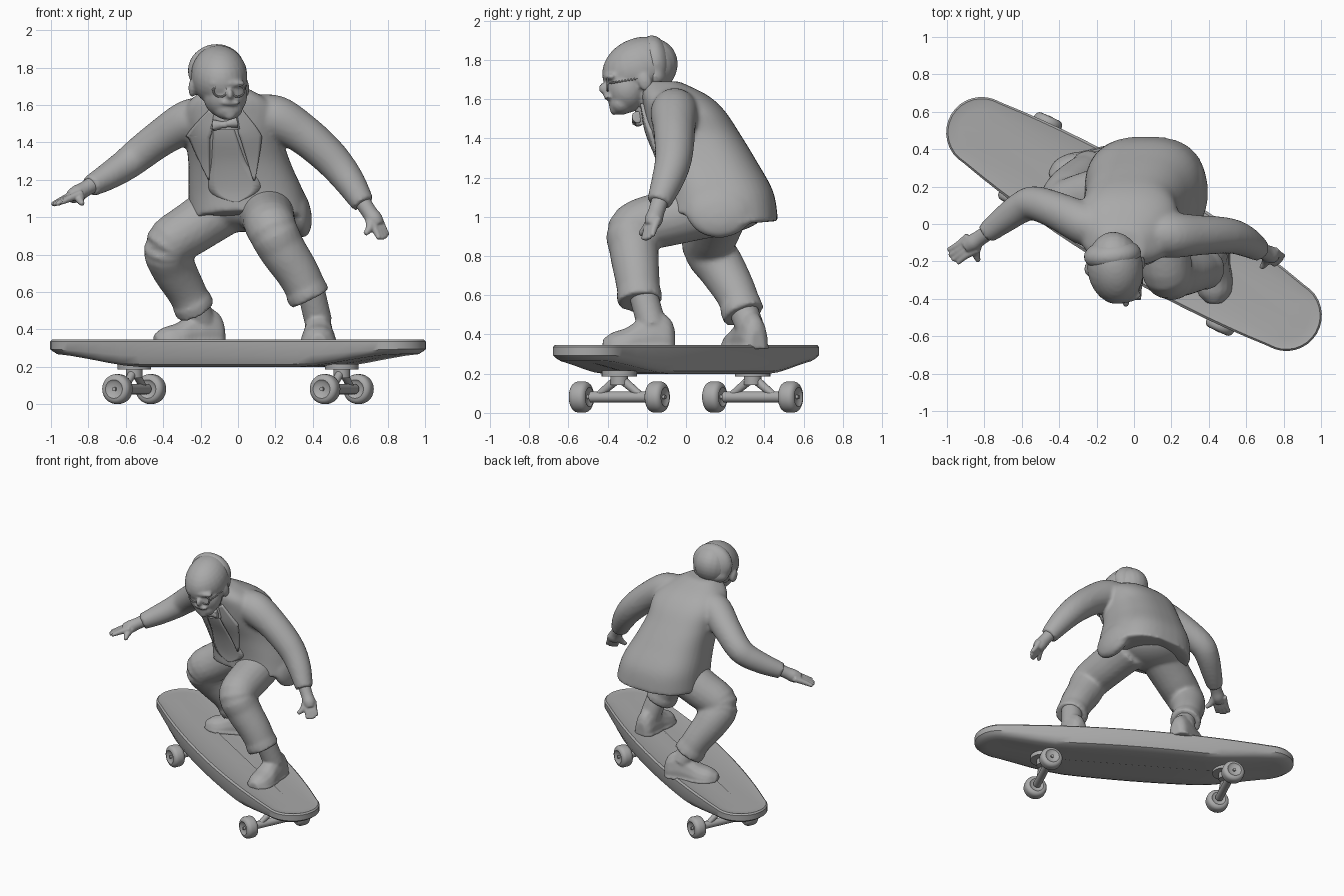
import bpy, bmesh, math
from mathutils import Vector, Matrix, Euler

cube = bpy.data.objects.get("Cube")
if cube:
    bpy.data.objects.remove(cube)

grey = bpy.data.materials.new("plain grey")
grey.use_nodes = True
grey.diffuse_color = (0.4, 0.4, 0.4, 1)
grey.node_tree.nodes["Principled BSDF"].inputs["Base Color"].default_value = (0.4, 0.4, 0.4, 1)


def finish(name, bm, voxel=0, soften=5):
    """Turn a bmesh into a smooth object; voxel > 0 fuses its pieces."""
    bmesh.ops.recalc_face_normals(bm, faces=bm.faces)
    mesh = bpy.data.meshes.new(name)
    bm.to_mesh(mesh)
    bm.free()
    mesh.materials.append(grey)
    ob = bpy.data.objects.new(name, mesh)
    bpy.context.collection.objects.link(ob)
    bpy.ops.object.select_all(action='DESELECT')
    ob.select_set(True)
    bpy.context.view_layer.objects.active = ob
    if voxel:
        mod = ob.modifiers.new("fuse", 'REMESH')
        mod.mode, mod.voxel_size, mod.use_smooth_shade = 'VOXEL', voxel, True
        mod = ob.modifiers.new("soften", 'SMOOTH')
        mod.factor, mod.iterations = 0.5, soften
    else:
        bpy.ops.object.shade_smooth_by_angle(angle=math.radians(40))
    return ob


def spline(rows, steps=5):
    """Catmull-Rom interpolation through rows of numbers."""
    out = []
    for i in range(len(rows) - 1):
        a, b, c, d = [Vector(rows[min(max(k, 0), len(rows) - 1)]) for k in range(i - 1, i + 3)]
        for s in range(steps):
            t = s / steps
            out.append(0.5 * (2 * b + (c - a) * t + (2 * a - 5 * b + 4 * c - d) * t * t
                              + (3 * b - a - 3 * c + d) * t ** 3))
    return out + [Vector(rows[-1])]


def skin_rings(bm, rings):
    loops = [[bm.verts.new(p) for p in ring] for ring in rings]
    n = len(loops[0])
    for a, b in zip(loops, loops[1:]):
        for i in range(n):
            bm.faces.new((a[i], a[(i + 1) % n], b[(i + 1) % n], b[i]))
    bm.faces.new(loops[0])
    bm.faces.new(loops[-1])


def tube(bm, rows, sides=20):
    """Round limb through rows of x, y, z, radius."""
    pts = spline(rows)
    rings = []
    for i, p in enumerate(pts):
        t = (pts[min(i + 1, len(pts) - 1)].xyz - pts[max(i - 1, 0)].xyz).normalized()
        q = t.to_track_quat('Z', 'Y')
        angles = [math.tau * k / sides for k in range(sides)]
        rings.append([p.xyz + q @ Vector((math.cos(a), math.sin(a), 0)) * p[3] for a in angles])
    skin_rings(bm, rings)


def torso(bm, rows, sides=40):
    """Squarish rings through rows of x, y, z, half width, half depth, front lift."""
    rings = []
    for r in spline(rows):
        ring = []
        for k in range(sides):
            c, s = math.cos(math.tau * k / sides), math.sin(math.tau * k / sides)
            dx = math.copysign(abs(c) ** 0.8, c) * r[3]
            dy = math.copysign(abs(s) ** 0.8, s) * r[4]
            lift = r[5] * (-dy if dy < 0 else 0.3 * dy)
            ring.append(Vector((r[0] + dx, r[1] + dy, r[2] + lift)))
        rings.append(ring)
    skin_rings(bm, rings)


def ball(bm, loc, size, rot=(0, 0, 0)):
    m = Matrix.LocRotScale(Vector(loc), Euler([math.radians(a) for a in rot]), Vector(size))
    bmesh.ops.create_uvsphere(bm, u_segments=24, v_segments=16, radius=1, matrix=m)


def drum(bm, loc, axis, radius, width):
    q = Vector(axis).to_track_quat('Z', 'Y')
    bmesh.ops.create_cone(bm, cap_ends=True, segments=32, radius1=radius, radius2=radius,
                          depth=width, matrix=Matrix.LocRotScale(Vector(loc), q, None))


def panel(name, left, right, target, thick):
    """Cloth strip between two polylines, laid onto the front of the target."""
    bm = bmesh.new()
    a, b = [spline([Vector(p).to_3d() for p in side], 6) for side in (left, right)]
    rows = []
    for p, q in zip(a, b):
        line = [p.lerp(q, k / 6) for k in range(7)]
        rows.append([bm.verts.new((v.x, -0.6, v.y)) for v in line])
    for r, s in zip(rows, rows[1:]):
        for k in range(6):
            bm.faces.new((r[k], r[k + 1], s[k + 1], s[k]))
    ob = finish(name, bm)
    wrap = ob.modifiers.new("lay on", 'SHRINKWRAP')
    wrap.target, wrap.wrap_method, wrap.use_project_y = target, 'PROJECT', True
    wrap.use_negative_direction = wrap.use_positive_direction = True
    wrap.cull_face = 'BACK'
    solid = ob.modifiers.new("thickness", 'SOLIDIFY')
    solid.thickness, solid.offset = thick * 2, 0


# Deck: stacked outlines, tapering to round ends, from belly to dished top
turn = Matrix.Rotation(math.radians(-31), 4, 'Z')


def outline(shrink, height):
    ring = []
    for end in (1, -1):
        r = 0.19 * (1 - shrink)
        arc = [math.radians(-90 + 180 * k / 16) for k in range(17)]
        pts = [(end * (0.95 + r * math.cos(a)), end * r * math.sin(a)) for a in arc]
        for k in range(1, 16):
            u = 0.95 * (1 - k / 8)
            pts.append((end * u, end * (0.266 - 0.084 * u * u) * (1 - shrink)))
        ring += [turn @ Vector((u, v, height(abs(u)))) for u, v in pts]
    return ring


def belly(u):
    t = min(max((u - 0.45) / 0.65, 0), 1)
    return 0.198 + 0.07 * t * t * (3 - 2 * t)


def dish(u):
    return 0.33 + 0.012 * min(u, 1) ** 2


bm = bmesh.new()
skin_rings(bm, [outline(0.98, belly), outline(0.5, belly), outline(0.2, belly),
                outline(0.07, lambda u: belly(u) + 0.015), outline(0, lambda u: belly(u) * 0.5 + 0.16),
                outline(0, lambda u: 0.335), outline(0.05, lambda u: 0.346), outline(0.12, lambda u: 0.343),
                outline(0.35, dish), outline(0.7, dish), outline(0.98, dish)])
finish("deck", bm)

# Trucks and wheels at both ends
axle = Vector((0.42, 0.907, 0))
for end, label in ((1, "front"), (-1, "rear")):
    mid = Vector((0.555 * end, -0.34 * end, 0.081))
    bm = bmesh.new()
    tube(bm, [(*(mid + axle * s), 0.028) for s in (-0.16, 0.16)])
    tube(bm, [(*(mid + axle * s), 0.011) for s in (-0.26, 0.26)])
    for s in (-0.13, 0.13):
        tube(bm, [(*(mid + axle * s), 0.018), (*(mid + Vector((0, 0, 0.1))), 0.024)])
    drum(bm, mid + Vector((0, 0, 0.085)), (0, 0, 1), 0.045, 0.05)
    drum(bm, mid + Vector((0, 0, 0.12)), (0, 0, 1), 0.09, 0.03)
    finish(label + "_truck", bm)
    for s, side in ((-1, "right"), (1, "left")):
        bm = bmesh.new()
        drum(bm, mid + axle * 0.213 * s, axle, 0.08, 0.09)
        caps = [f for f in bm.faces if len(f.verts) > 4]
        bmesh.ops.bevel(bm, geom=[e for f in caps for e in f.edges], offset=0.03, segments=4,
                        profile=0.5, affect='EDGES')
        caps = [f for f in bm.faces if len(f.verts) > 4]
        bmesh.ops.inset_individual(bm, faces=caps, thickness=0.015, depth=-0.012)
        finish(f"{label}_{side}_wheel", bm)

# Jacket with sleeves and a flared tail
bm = bmesh.new()
torso(bm, [(0.065, 0.185, 0.955, 0.325, 0.285, 0.28), (0.045, 0.17, 1.12, 0.31, 0.275, 0.1),
           (0.01, 0.11, 1.28, 0.275, 0.25, 0.06), (-0.02, 0.04, 1.42, 0.26, 0.235, 0.06),
           (-0.03, -0.01, 1.54, 0.265, 0.205, 0.06), (-0.045, -0.06, 1.62, 0.215, 0.165, 0.06),
           (-0.06, -0.12, 1.69, 0.11, 0.085, 0.03)])
tube(bm, [(-0.14, -0.04, 1.53, 0.11), (-0.26, 0, 1.515, 0.115), (-0.41, 0.07, 1.425, 0.1), (-0.53, 0.11, 1.335, 0.092),
          (-0.6, 0.09, 1.28, 0.085), (-0.7, 0.02, 1.215, 0.073), (-0.79, -0.05, 1.165, 0.058)])
tube(bm, [(0.08, -0.05, 1.54, 0.11), (0.2, -0.06, 1.53, 0.122), (0.34, -0.06, 1.45, 0.108), (0.46, -0.06, 1.35, 0.1),
          (0.54, -0.07, 1.265, 0.092), (0.61, -0.1, 1.17, 0.08), (0.67, -0.14, 1.07, 0.062)])
ball(bm, (0.325, 0.17, 1.03), (0.065, 0.17, 0.14), (0, -12, 0))
jacket = finish("jacket", bm, 0.014)

# Waistcoat and lapels
panel("waistcoat", [(-0.13, 1.5), (-0.14, 1.3), (-0.15, 1.14), (-0.02, 1.08)],
      [(-0.03, 1.5), (0.04, 1.3), (0.12, 1.16), (0, 1.08)], jacket, 0.004)
panel("right_lapel", [(-0.15, 1.58), (-0.26, 1.45), (-0.25, 1.42), (-0.16, 1.22)],
      [(-0.12, 1.56), (-0.14, 1.45), (-0.15, 1.4), (-0.15, 1.2)], jacket, 0.016)
panel("left_lapel", [(0.02, 1.58), (0.11, 1.46), (0.12, 1.4), (0.09, 1.2)],
      [(-0.01, 1.56), (0, 1.46), (0.02, 1.4), (0.08, 1.2)], jacket, 0.016)

# Trousers with turned-up cuffs
bm = bmesh.new()
ball(bm, (0.02, 0.2, 1.06), (0.26, 0.22, 0.14))
tube(bm, [(-0.08, 0.18, 1.05, 0.15), (-0.24, 0.14, 0.945, 0.142), (-0.37, 0.11, 0.85, 0.133), (-0.35, 0.18, 0.74, 0.122),
          (-0.28, 0.255, 0.61, 0.106), (-0.23, 0.29, 0.51, 0.1)])
tube(bm, [(0.14, 0.15, 1.05, 0.15), (0.16, -0.06, 1.0, 0.143), (0.18, -0.26, 0.94, 0.135), (0.235, -0.265, 0.83, 0.126),
          (0.32, -0.25, 0.7, 0.115), (0.385, -0.235, 0.57, 0.106)])
tube(bm, [(-0.25, 0.275, 0.55, 0.109), (-0.225, 0.295, 0.5, 0.109)])
tube(bm, [(0.36, -0.24, 0.615, 0.115), (0.385, -0.235, 0.565, 0.115)])
finish("trousers", bm, 0.014, 4)

# Shoes: body rises to the ankle, over a flat sole
for side, heel, toe, shin in (("right", (-0.12, 0.35), (-0.41, 0.25), (-0.23, 0.29, 0.53)),
                              ("left", (0.43, -0.1), (0.43, -0.39), (0.39, -0.22, 0.61))):
    a, b = Vector((*heel, 0)), Vector((*toe, 0))
    along = (b - a).normalized()
    across = Vector((-along.y, along.x, 0))
    bm = bmesh.new()
    for rise in (1, 0):
        rings = []
        for t, half, top in spline([(-0.15, 0.035, 0.1), (-0.05, 0.065, 0.16), (0.2, 0.075, 0.2), (0.45, 0.08, 0.16),
                                    (0.7, 0.09, 0.11), (0.95, 0.078, 0.085), (1.12, 0.035, 0.05)]):
            grow, high = (1, top) if rise else (1.1, 0.045)
            rings.append([a.lerp(b, t) + across * half * grow * x + Vector((0, 0, 0.325 + high * z))
                          for x, z in ((-1, 0), (-1, 0.35), (-0.8, 0.7), (-0.4, 0.95), (0, 1), (0.4, 0.95),
                                       (0.8, 0.7), (1, 0.35), (1, 0))])
        skin_rings(bm, rings)
    ankle = a.lerp(b, 0.25)
    tube(bm, [(ankle.x, ankle.y, 0.44, 0.074), (*shin, 0.074)])
    finish(side + "_shoe", bm, 0.01, 3)

# Hands: palm, four fingers and thumb
for side, wrist, palm, tip, spread, thumb in (
        ("right", (-0.76, -0.03, 1.185), (-0.86, -0.1, 1.125), (-0.985, -0.185, 1.065), (0.022, -0.03, 0.004), (-0.83, -0.2, 1.07)),
        ("left", (0.66, -0.13, 1.09), (0.73, -0.165, 0.985), (0.785, -0.2, 0.88), (0.02, 0.02, 0.008), (0.68, -0.235, 0.91))):
    w, p, f, s = map(Vector, (wrist, palm, tip, spread))
    bm = bmesh.new()
    tube(bm, [(*w, 0.045), (*w.lerp(p, 0.6), 0.042), (*p, 0.046), (*p.lerp(f, 0.3), 0.035)])
    for k in (-1.5, -0.5, 0.5, 1.5):
        end = f + s * k * 0.8 - (f - p) * 0.08 * abs(k)
        tube(bm, [(*(p + s * k * 0.8), 0.02), (*(p.lerp(end, 0.55) + s * k * 0.2), 0.019), (*end, 0.012)], 10)
    tube(bm, [(*w.lerp(p, 0.6), 0.026), (*p.lerp(Vector(thumb), 0.5), 0.023), (*thumb, 0.013)], 10)
    finish(side + "_hand", bm, 0.007, 3)

# Head: skull, face, jaw, nose, brow, moustache, beard, ears and neck
bm = bmesh.new()
ball(bm, (-0.1, -0.235, 1.755), (0.15, 0.2, 0.158), (22, 0, 8))
ball(bm, (-0.068, -0.305, 1.65), (0.118, 0.105, 0.12), (10, 0, 8))
ball(bm, (-0.055, -0.33, 1.58), (0.08, 0.065, 0.06))
ball(bm, (-0.043, -0.415, 1.655), (0.019, 0.03, 0.03), (-15, 0, 0))
ball(bm, (-0.058, -0.39, 1.715), (0.1, 0.035, 0.025), (0, 0, 8))
ball(bm, (-0.043, -0.395, 1.612), (0.055, 0.026, 0.016))
ball(bm, (-0.045, -0.365, 1.555), (0.035, 0.025, 0.036))
for x, y in ((0.04, -0.21), (-0.245, -0.24)):
    ball(bm, (x, y, 1.69), (0.02, 0.035, 0.05), (15, 0, 0))
tube(bm, [(-0.06, -0.13, 1.52, 0.08), (-0.07, -0.2, 1.66, 0.095)])
finish("head", bm, 0.01, 3)

# Hair around the back and sides
bm = bmesh.new()
ball(bm, (-0.115, -0.165, 1.785), (0.155, 0.085, 0.142), (6, 0, 6))
ball(bm, (-0.108, -0.155, 1.72), (0.145, 0.075, 0.08))
finish("hair", bm, 0.012, 4)

# Spectacles
bm = bmesh.new()
for x, y in ((-0.095, -0.415), (-0.002, -0.4)):
    tube(bm, [(x + 0.036 * math.cos(a), y, 1.675 + 0.031 * math.sin(a), 0.005)
              for a in [math.tau * k / 10 for k in range(11)]], 8)
tube(bm, [(-0.06, -0.415, 1.685, 0.005), (-0.037, -0.405, 1.685, 0.005)], 8)
for x, y, ear in ((-0.13, -0.415, -0.245), (0.033, -0.4, 0.045)):
    tube(bm, [(x, y, 1.68, 0.005), (ear, -0.22, 1.71, 0.005)], 8)
finish("spectacles", bm)

# Collar and bow tie
bm = bmesh.new()
tube(bm, [(-0.065, -0.17, 1.48, 0.09), (-0.065, -0.185, 1.57, 0.075)])
finish("shirt_collar", bm)
bm = bmesh.new()
for s in (-1, 1):
    tube(bm, [(-0.07, -0.255, 1.495, 0.014), (-0.07 + 0.065 * s, -0.245, 1.5 + 0.01 * s, 0.034)])
ball(bm, (-0.07, -0.26, 1.495), (0.018, 0.018, 0.02))
finish("bow_tie", bm, 0.008, 2)
